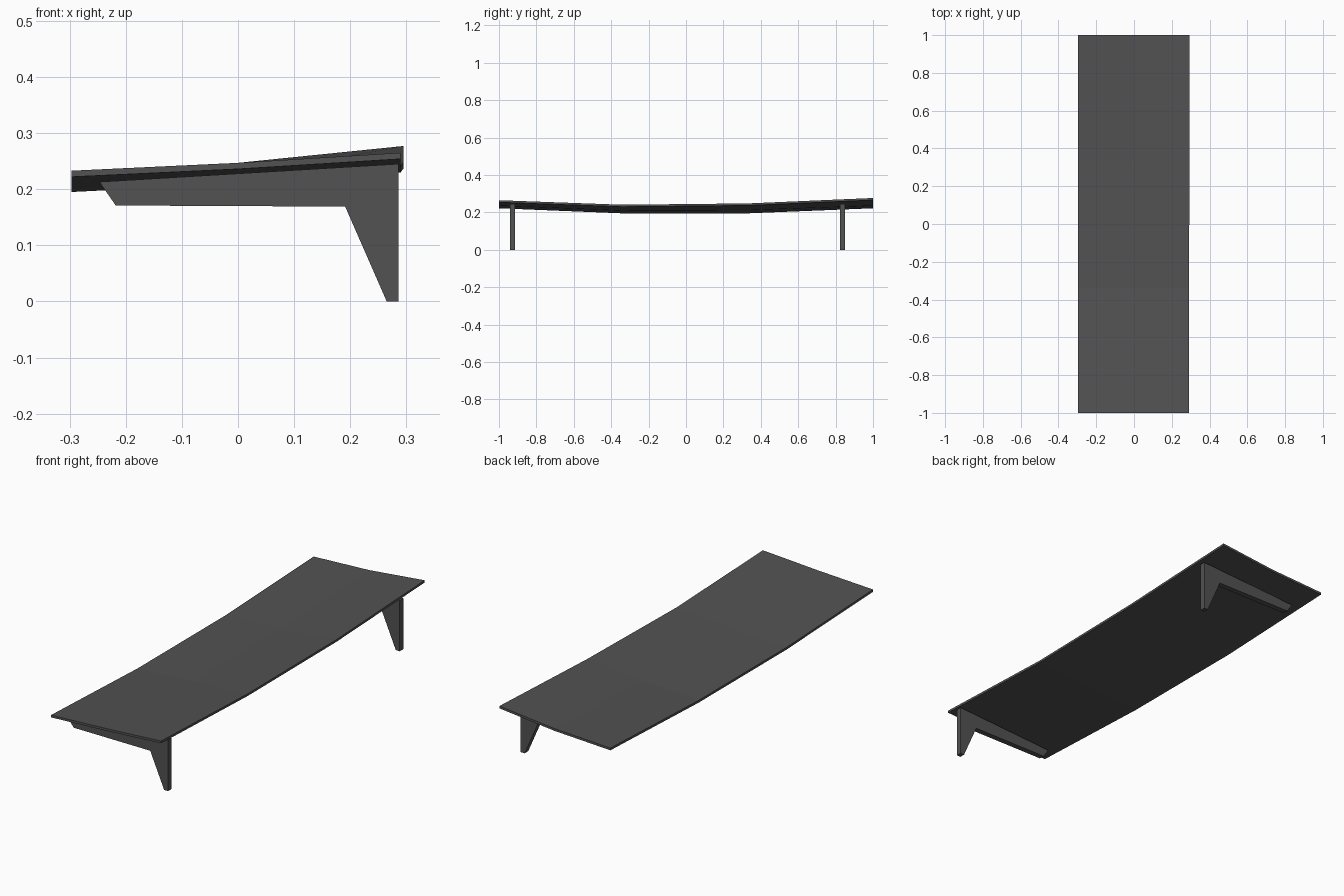
import bpy
import bmesh

cube = bpy.data.objects.get("Cube")
if cube:
    bpy.data.objects.remove(cube, do_unlink=True)

# Single dark grey finish
grey = bpy.data.materials.new("dark_grey")
grey.use_nodes = True
colour = (0.085, 0.085, 0.085, 1)
grey.diffuse_color = colour
grey.node_tree.nodes["Principled BSDF"].inputs["Base Color"].default_value = colour


def finish(name, bm):
    bmesh.ops.recalc_face_normals(bm, faces=bm.faces)
    mesh = bpy.data.meshes.new(name)
    bm.to_mesh(mesh)
    bm.free()
    mesh.materials.append(grey)
    obj = bpy.data.objects.new(name, mesh)
    bpy.context.collection.objects.link(obj)
    return obj


def extrude(bm, faces, offset):
    result = bmesh.ops.extrude_face_region(bm, geom=faces)
    moved = [v for v in result["geom"] if isinstance(v, bmesh.types.BMVert)]
    bmesh.ops.translate(bm, verts=moved, vec=offset)


# Gently sagging top: rows run front to back, heights run right edge to left edge
thickness = 0.011
rows = [
    (-1.0, 0.290, (0.233, 0.247, 0.265)),
    (-0.34, 0.290, (0.206, 0.221, 0.241)),
    (0.33, 0.295, (0.206, 0.223, 0.248)),
    (1.0, 0.295, (0.233, 0.247, 0.277)),
]
bm = bmesh.new()
grid = [[bm.verts.new((x, y, z)) for x, z in zip((-0.297, 0, edge), heights)]
        for y, edge, heights in rows]
for near, far in zip(grid, grid[1:]):
    for i in range(2):
        bm.faces.new((near[i], near[i + 1], far[i + 1], far[i]))
extrude(bm, bm.faces[:], (0, 0, -thickness))
finish("curved_top", bm)

# Bracket legs: a tapered arm under the top with one pointed foot
profile = [(-0.247, 0.213), (-0.218, 0.171), (0.191, 0.169),
           (0.265, 0), (0.286, 0), (0.286, 0.245)]
for name, y in (("front_leg", -0.941), ("back_leg", 0.823)):
    bm = bmesh.new()
    side = bm.faces.new([bm.verts.new((x, y, z)) for x, z in profile])
    extrude(bm, [side], (0, 0.027, 0))
    finish(name, bm)
